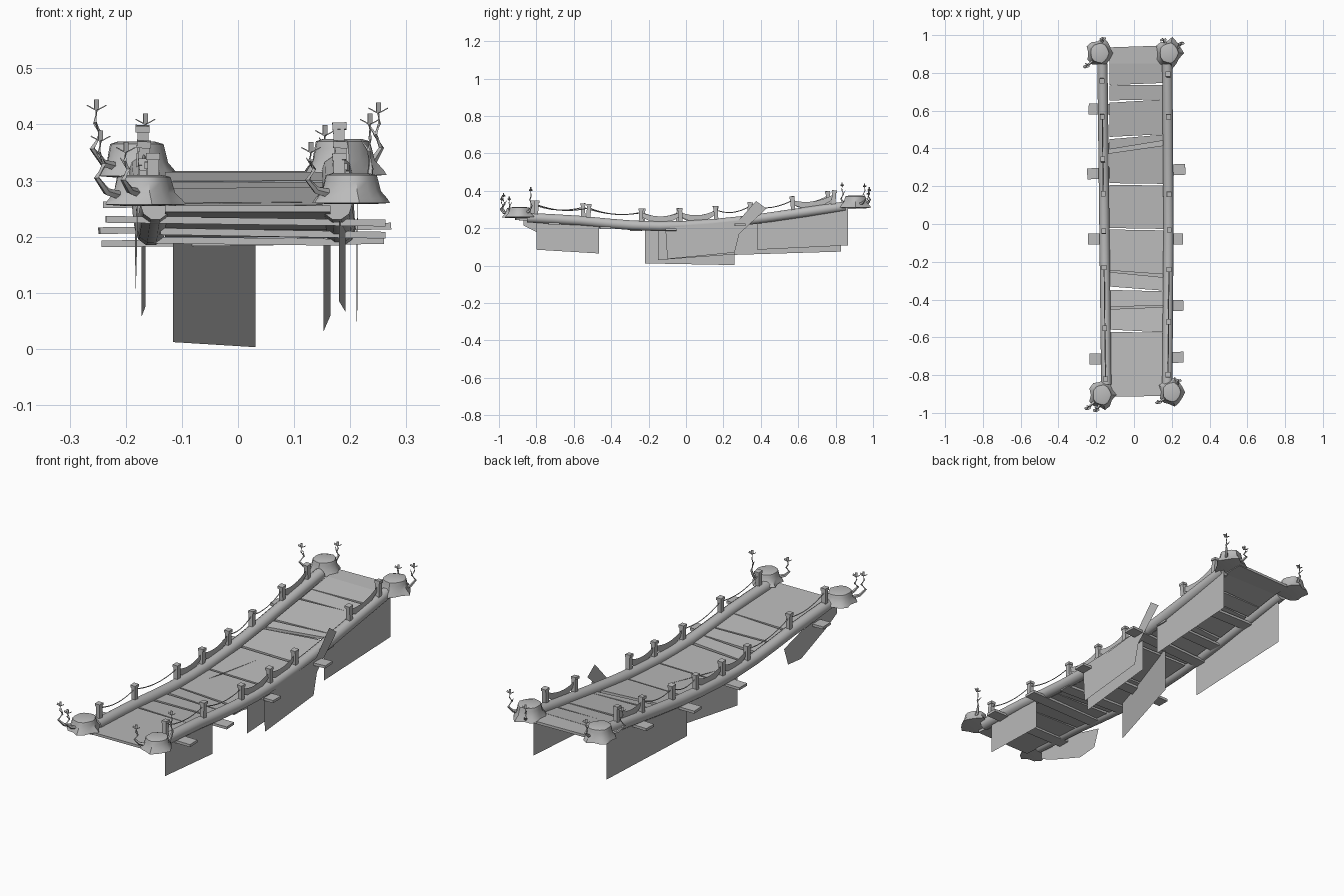
import bpy, bmesh, math, random
from mathutils import Vector, Matrix

random.seed(4)
cube = bpy.data.objects.get("Cube")
if cube:
    bpy.data.objects.remove(cube)

grey = bpy.data.materials.new("stone grey")
grey.use_nodes = True
COLOR = (0.5, 0.5, 0.5, 1)
grey.diffuse_color = COLOR
grey.node_tree.nodes["Principled BSDF"].inputs["Base Color"].default_value = COLOR

DECK = [(-1, .255), (-.9, .257), (-.6, .242), (-.4, .222), (-.2, .207), (0, .212),
        (.2, .225), (.4, .25), (.85, .315), (1, .32)]


def deck_z(y):
    """Height of the sagging walkway at y."""
    for (a, za), (b, zb) in zip(DECK, DECK[1:]):
        if y <= b:
            return za + (zb - za) * (y - a) / (b - a)
    return DECK[-1][1]


def finish(bm, name, smooth=False):
    bmesh.ops.recalc_face_normals(bm, faces=bm.faces)
    mesh = bpy.data.meshes.new(name)
    bm.to_mesh(mesh)
    bm.free()
    mesh.materials.append(grey)
    obj = bpy.data.objects.new(name, mesh)
    bpy.context.collection.objects.link(obj)
    if smooth:
        bpy.ops.object.select_all(action='DESELECT')
        obj.select_set(True)
        bpy.context.view_layer.objects.active = obj
        bpy.ops.object.shade_smooth_by_angle(angle=math.radians(45))
    return obj


def loft(bm, rings):
    """Skin closed rings of points and cap both ends."""
    loops = [[bm.verts.new(p) for p in ring] for ring in rings]
    n = len(loops[0])
    for a, b in zip(loops, loops[1:]):
        for i in range(n):
            bm.faces.new((a[i], a[(i + 1) % n], b[(i + 1) % n], b[i]))
    bm.faces.new(loops[0][::-1])
    bm.faces.new(loops[-1])


def tube(bm, points, radii, sides):
    points = [Vector(p) for p in points]
    rings = []
    for i, p in enumerate(points):
        d = points[min(i + 1, len(points) - 1)] - points[max(i - 1, 0)]
        q = d.to_track_quat('Z', 'Y')
        rings.append([p + q @ Vector((math.cos(t), math.sin(t), 0)) * radii[i]
                      for t in (math.tau * k / sides for k in range(sides))])
    loft(bm, rings)


def box(bm, centre, size, turn=(0, 0, 0)):
    m = Matrix.Translation(centre)
    for angle, axis in zip(turn, 'XYZ'):
        m = m @ Matrix.Rotation(angle, 4, axis)
    bmesh.ops.create_cube(bm, size=1, matrix=m @ Matrix.Diagonal((*size, 1)))


def sheet(name, outline):
    bm = bmesh.new()
    bm.faces.new([bm.verts.new(p) for p in outline])
    finish(bm, name)


# Walkway slabs with wedge gaps: (y left, y right, gap left, gap right)
CUTS = [(-.915, -.91, 0, 0), (-.565, -.575, .012, .002), (-.445, -.435, .012, .008),
        (-.34, -.355, .018, .003), (-.25, -.275, .008, .016), (-.025, -.03, .008, .008),
        (.212, .208, .009, .009), (.385, .43, .02, .026), (.455, .475, .012, .002),
        (.648, .66, .012, .001), (.735, .742, .001, .01), (.85, .85, 0, 0), (.935, .945, 0, 0)]
LEFT_EDGE, RIGHT_EDGE, THICK = -.13, .165, .012
bm = bmesh.new()
for a, b in zip(CUTS, CUTS[1:]):
    corners = [(LEFT_EDGE, a[0] + a[2] / 2), (RIGHT_EDGE, a[1] + a[3] / 2),
               (RIGHT_EDGE, b[1] - b[3] / 2), (LEFT_EDGE, b[0] - b[2] / 2)]
    jitter = random.uniform(-.002, .002)
    loft(bm, [[(x, y, deck_z(y) + jitter - t) for x, y in corners] for t in (THICK, 0)])
finish(bm, "walkway_slabs")


# Long side logs
def log_x(side, y):
    return .183 - .008 * abs(y) if side > 0 else -.157 - .012 * y


for name, side in (("left_log", 1), ("right_log", -1)):
    ys = [-.85 + 1.7 * i / 12 for i in range(13)]
    bm = bmesh.new()
    tube(bm, [(log_x(side, y), y, deck_z(y) + .002) for y in ys], [.027] * len(ys), 10)
    finish(bm, name, True)

# Cross beams: x start, x end, y start, y end
BEAMS = [(-.24, .17, .61, .6), (-.248, .272, .265, .29), (-.243, .26, -.08, -.08),
         (-.14, .262, -.45, -.43), (-.236, .262, -.715, -.705), (-.15, .19, -.26, -.27),
         (-.15, .19, .4, .42)]
bm = bmesh.new()
for x0, x1, y0, y1 in BEAMS:
    y = (y0 + y1) / 2
    box(bm, ((x0 + x1) / 2, y, deck_z(y) - .02), (x1 - x0, .058, .012),
        (0, random.uniform(-.02, .02), math.atan2(y1 - y0, x1 - x0)))
finish(bm, "cross_beams")

# Railing posts, ropes and hanging cloth strips
RAILS = {1: ([-.8, -.52, -.24, -.03, .16, .57, .79], {2, 3, 5}),
         -1: ([-.82, -.55, -.23, -.04, .16, .34, .57, .76], {2, 3, 6})}
for side, (ys, cloth) in RAILS.items():
    word = "left" if side > 0 else "right"
    posts, ropes, strips = bmesh.new(), bmesh.new(), bmesh.new()
    tops = []
    for y in ys:
        x, z = log_x(side, y) + .004 * side, deck_z(y)
        lean = random.uniform(-.1, .1)
        box(posts, (x, y, z + .055), (.02, .022, .08), (lean, lean / 2, 0))
        box(posts, (x, y - lean * .04, z + .09), (.025, .028, .012), (lean, lean / 2, 0))
        tops.append(Vector((x, y, z + .075)))
    for i, (a, b) in enumerate(zip(tops, tops[1:])):
        line = []
        for k in range(9):
            t = k / 8
            line.append(a.lerp(b, t) - Vector((0, 0, .09 * t * (1 - t))))
        if i in cloth:
            drop = [Vector((0, 0, -.022 - .016 * math.sin(math.pi * k / 8))) for k in range(9)]
            up = [strips.verts.new(p) for p in line]
            low = [strips.verts.new(p + d) for p, d in zip(line, drop)]
            for k in range(8):
                strips.faces.new((up[k], up[k + 1], low[k + 1], low[k]))
        elif b.y - a.y < .35:
            tube(ropes, line, [.0025] * 9, 4)
    finish(posts, word + "_railing_posts")
    finish(ropes, word + "_railing_ropes", True)
    finish(strips, word + "_cloth_strips")


# Thin panels hanging under the bridge
def panel(name, x0, x1, y0, y1, low0, low1):
    sheet(name, [(x0, y0, low0), (x1, y1, low1),
                 (x1, y1, deck_z(y1) - .005), (x0, y0, deck_z(y0) - .005)])


panel("left_front_panel", .18, .192, -.8, -.465, .085, .065)
panel("left_inner_panel", .152, .165, -.15, .26, .03, .06)
panel("left_rear_panel", .182, .19, .38, .865, .085, .108)
panel("right_rear_panel", -.172, -.165, .24, .83, .057, .075)
panel("slanted_middle_panel", -.116, .031, -.22, .26, .012, .003)
sheet("left_outer_panel", [(.21 + .01 * abs(y), y, z) for y, z in
      ((-.11, .2), (-.1, .035), (.26, .07), (.285, .17), (.43, .305), (.375, .345), (.28, .24))])
sheet("right_front_leaf_panel", [(-.182 - .01 * (y + .6), y, z) for y, z in
      ((-.87, .26), (-.87, .215), (-.8, .18), (-.6, .105), (-.5, .115), (-.47, .2), (-.6, .235))])


# Flared corner stumps with root lobes
def stump(name, x, y, z, height, width):
    sides = 14
    lobes = [1 + .13 * math.cos(math.tau * k / sides * 5) + random.uniform(-.06, .06)
             for k in range(sides)]
    rings = []
    for h, r, lobe in ((-.04, .6, .3), (0, 1.0, 1), (.15, .94, .9), (.4, .8, .5),
                       (.75, .74, .35), (.95, .7, .3), (1.02, .5, .2)):
        ring = []
        for k in range(sides):
            t = math.tau * k / sides
            rad = width * r * (1 + (lobes[k] - 1) * lobe)
            ring.append((x + rad * math.cos(t), y + 1.1 * rad * math.sin(t), z + height * h))
        rings.append(ring)
    bm = bmesh.new()
    loft(bm, rings)
    finish(bm, name, True)


stump("front_right_stump", -.17, -.905, .257, .052, .068)
stump("front_left_stump", .2, -.89, .26, .052, .066)
stump("rear_right_stump", -.182, .905, .308, .06, .068)
stump("rear_left_stump", .185, .905, .31, .063, .068)


# Crooked twigs with two small leaf blades at the tip
def twig(name, base, tip):
    base, tip = Vector(base), Vector(tip)
    out = Vector((tip.x - base.x, tip.y - base.y, 0))
    rise = tip.z - base.z
    path = [base, base + out * .75 + Vector((0, 0, rise * .1)),
            base + out * 1.15 + Vector((0, 0, rise * .35)),
            base + out * .85 + Vector((0, 0, rise * .6)),
            base + out * 1.05 + Vector((0, 0, rise * .8)), tip]
    bm = bmesh.new()
    tube(bm, path, [.009, .007, .005, .004, .003, .002], 5)
    tube(bm, [path[3], path[3] + Vector((-.014, .01, .02))], [.003, .001], 4)
    for s in (-1, 1):
        box(bm, tip + Vector((s * .008, 0, .004)), (.018, .012, .002), (0, -.5 * s, .4))
    box(bm, tip + Vector((0, 0, .01)), (.009, .002, .018), (0, 0, .5))
    finish(bm, name, True)


TWIGS = [((-.2, -.93, .27), (-.245, -.975, .37)), ((-.17, -.94, .275), (-.2, -.985, .35)),
         ((.17, -.92, .275), (.13, -.945, .35)), ((.225, -.86, .28), (.235, -.83, .4)),
         ((-.2, .88, .32), (-.252, .835, .425)), ((-.175, .94, .33), (-.165, .98, .4)),
         ((.215, .91, .325), (.25, .955, .42)), ((.18, .94, .32), (.155, .975, .38))]
for i, (base, tip) in enumerate(TWIGS):
    twig("twig_%d" % (i + 1), base, tip)
